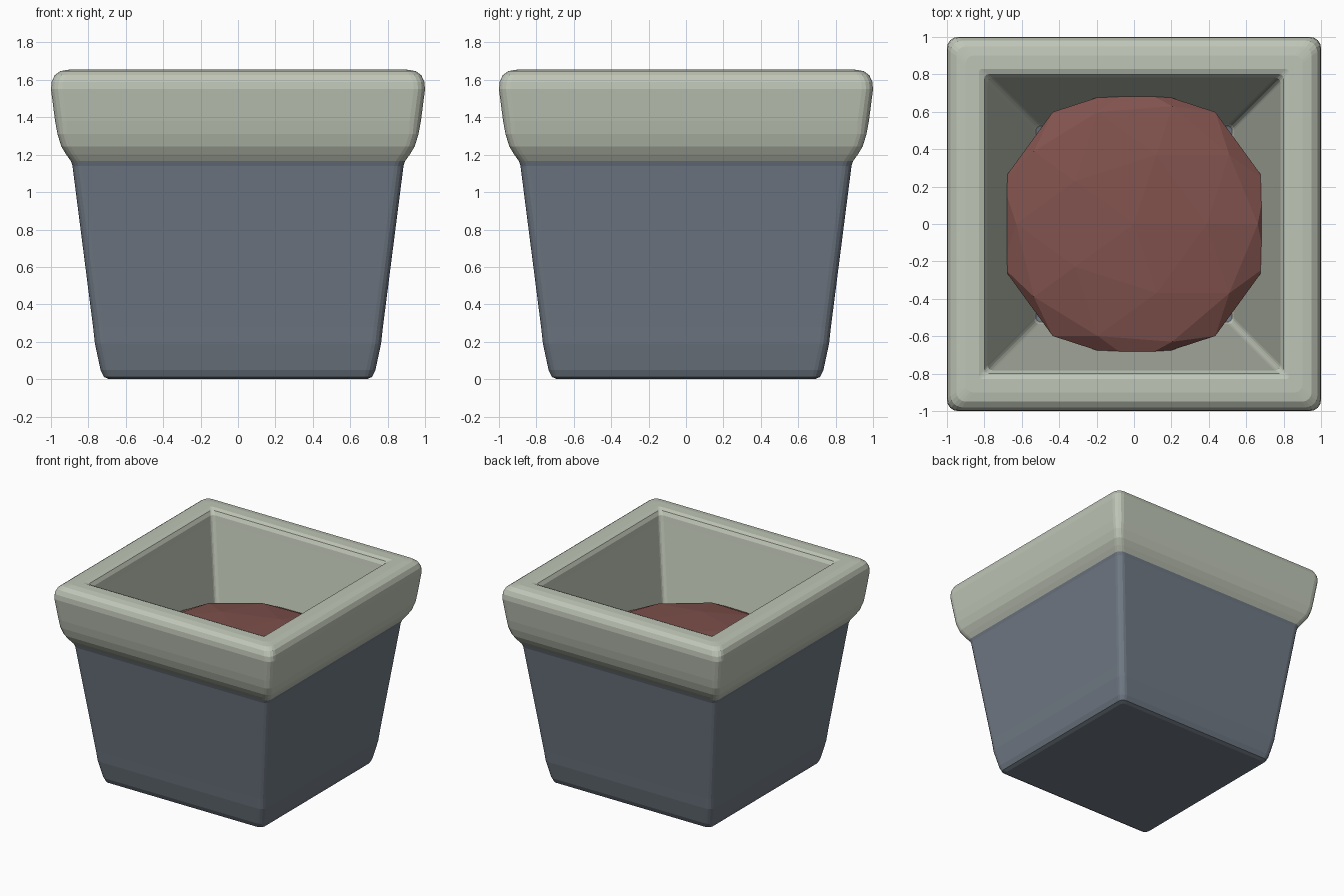
import bpy, bmesh, math

if "Cube" in bpy.data.objects:
    bpy.data.objects.remove(bpy.data.objects["Cube"])


def material(name, color):
    m = bpy.data.materials.new(name)
    m.diffuse_color = (*color, 1)
    m.use_nodes = True
    m.node_tree.nodes["Principled BSDF"].inputs["Base Color"].default_value = m.diffuse_color
    return m


def add_object(name, bm, mats):
    bmesh.ops.recalc_face_normals(bm, faces=bm.faces)
    mesh = bpy.data.meshes.new(name)
    bm.to_mesh(mesh)
    bm.free()
    for m in mats:
        mesh.materials.append(m)
    obj = bpy.data.objects.new(name, mesh)
    bpy.context.collection.objects.link(obj)
    return obj


def square_ring(bm, half, z, radius, steps=4):
    """Square loop of vertices with rounded corners."""
    ring = []
    for corner in range(4):
        a0 = corner * math.pi / 2
        mid = a0 + math.pi / 4
        c = (half - radius) * math.sqrt(2)
        for i in range(steps + 1):
            a = a0 + i / steps * math.pi / 2
            ring.append(bm.verts.new((c * math.cos(mid) + radius * math.cos(a),
                                      c * math.sin(mid) + radius * math.sin(a), z)))
    return ring


clay = material("slate_clay", (0.16, 0.19, 0.23))
glaze = material("pale_glaze", (0.52, 0.56, 0.47))
earth = material("red_earth", (0.22, 0.085, 0.075))

# Planter profile: half width, height, corner radius, material of the band above
profile = [
    # outer body
    (0.69, 0.0, 0.03, 0), (0.717, 0.012, 0.04, 0), (0.735, 0.05, 0.05, 0),
    (0.765, 0.19, 0.05, 0), (0.775, 0.28, 0.05, 0), (0.885, 1.14, 0.05, 0),
    # outer rim
    (0.893, 1.165, 0.05, 1), (0.918, 1.20, 0.05, 1), (0.945, 1.245, 0.05, 1),
    (0.965, 1.31, 0.05, 1), (0.978, 1.38, 0.06, 1), (1.0, 1.55, 0.06, 1),
    (0.996, 1.59, 0.06, 1), (0.98, 1.625, 0.06, 1), (0.95, 1.647, 0.05, 1),
    (0.90, 1.655, 0.04, 1),
    # inner lip and wall
    (0.83, 1.655, 0.02, 1), (0.80, 1.643, 0.02, 1), (0.783, 1.615, 0.03, 1),
    (0.775, 1.57, 0.03, 1), (0.535, 0.32, 0.03, 1),
    # floor edge
    (0.525, 0.295, 0.03, 0), (0.50, 0.285, 0.03, 0),
]
bm = bmesh.new()
rings = [square_ring(bm, h, z, r) for h, z, r, _ in profile]
for k in range(len(rings) - 1):
    a, b = rings[k], rings[k + 1]
    for i in range(len(a)):
        j = (i + 1) % len(a)
        bm.faces.new((a[i], a[j], b[j], b[i])).material_index = profile[k][3]
bm.faces.new(rings[0])
bm.faces.new(rings[-1])
add_object("planter", bm, [clay, glaze])

# Soil: flattened low-poly mound that runs into the inner walls
bm = bmesh.new()
bmesh.ops.create_icosphere(bm, subdivisions=2, radius=0.74)
bmesh.ops.scale(bm, vec=(1, 1, 0.165), verts=bm.verts)
bmesh.ops.translate(bm, vec=(0, 0, 1.05), verts=bm.verts)
add_object("soil", bm, [earth])
